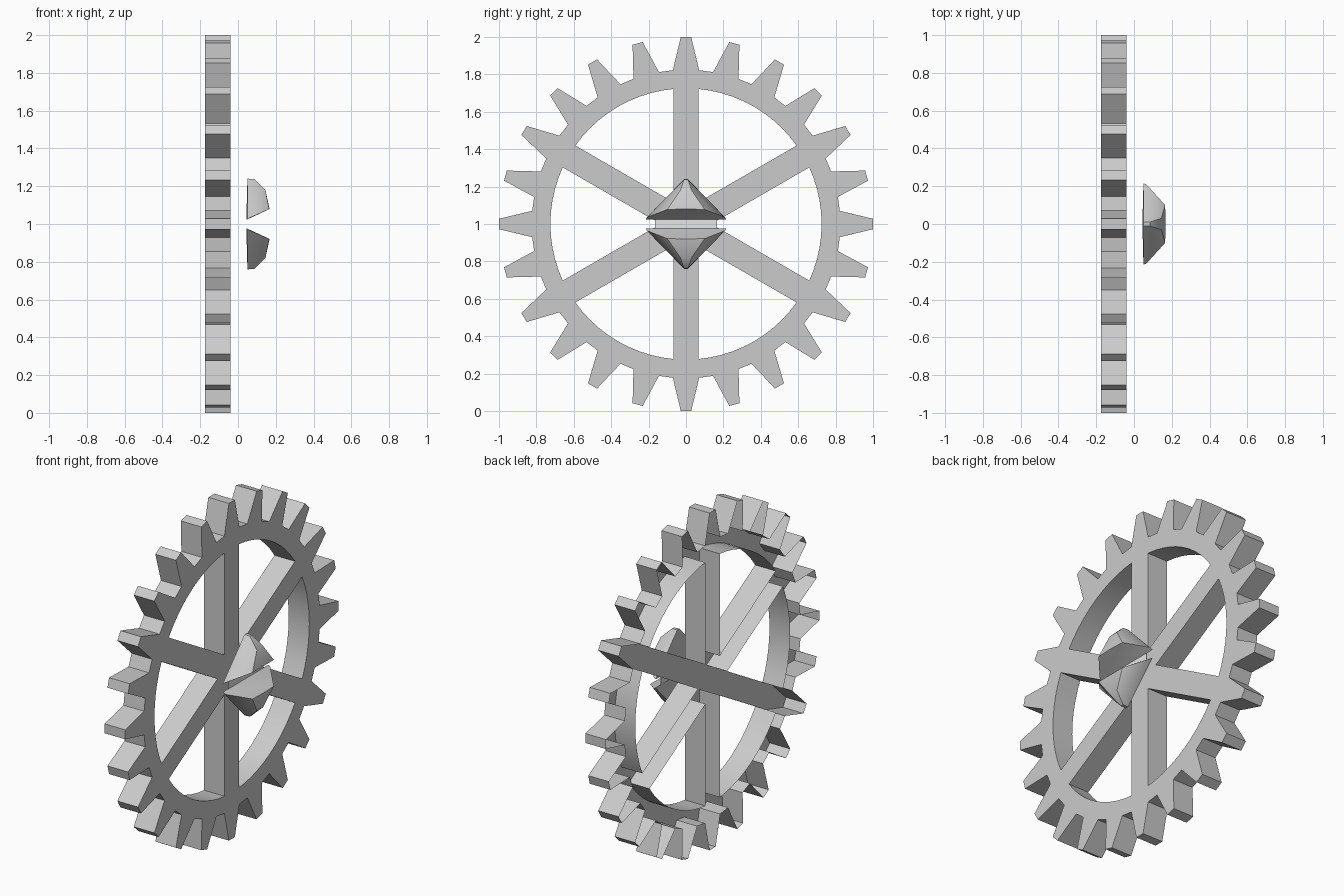
import bpy, bmesh
from math import sin, cos, asin, radians, pi
from mathutils import Vector

cube = bpy.data.objects.get("Cube")
if cube:
    bpy.data.objects.remove(cube, do_unlink=True)

FRONT_X, BACK_X = -0.04, -0.175
CENTRE_Z = 1.0
TEETH, SPOKES = 24, 6
TIP_R, ROOT_R, RIM_R = 1.0, 0.825, 0.725
SPOKE_HALF = 0.0675


def material(name, value):
    m = bpy.data.materials.new(name)
    m.use_nodes = True
    colour = (value, value, value, 1)
    m.diffuse_color = colour
    m.node_tree.nodes["Principled BSDF"].inputs["Base Color"].default_value = colour
    return m


def finish(name, bm, mat, angle):
    mesh = bpy.data.meshes.new(name)
    bm.to_mesh(mesh)
    bm.free()
    ob = bpy.data.objects.new(name, mesh)
    bpy.context.collection.objects.link(ob)
    mesh.materials.append(mat)
    bpy.ops.object.select_all(action="DESELECT")
    ob.select_set(True)
    bpy.context.view_layer.objects.active = ob
    bpy.ops.object.shade_smooth_by_angle(angle=radians(angle))
    return ob


def polar(r, a, x=FRONT_X):
    return Vector((x, r * sin(a), CENTRE_Z + r * cos(a)))


def loop_edges(bm, points):
    verts = [bm.verts.new(p) for p in points]
    return [bm.edges.new((a, b)) for a, b in zip(verts, verts[1:] + verts[:1])]


grey = material("plain grey", 0.6)
pale = material("pale grey", 0.8)

# Toothed wheel: outline and six openings filled on the front, walls behind, open back
bm = bmesh.new()
outline = []
for i in range(TEETH):
    a = 2 * pi * i / TEETH
    for r, offset in ((ROOT_R, -4.9), (TIP_R, -1.6), (TIP_R, 1.6), (ROOT_R, 4.9)):
        outline.append(polar(r, a + radians(offset)))
edges = loop_edges(bm, outline)

step = 2 * pi / SPOKES
margin = asin(SPOKE_HALF / RIM_R)
SEGMENTS = 10
for i in range(SPOKES):
    start = i * step
    opening = [polar(SPOKE_HALF / sin(step / 2), start + step / 2)]
    for k in range(SEGMENTS + 1):
        opening.append(polar(RIM_R, start + margin + (step - 2 * margin) * k / SEGMENTS))
    edges += loop_edges(bm, opening)

bmesh.ops.triangle_fill(bm, edges=edges, use_beauty=True, normal=(1, 0, 0))
rims = [e for e in bm.edges if e.is_boundary]
wall = bmesh.ops.extrude_edge_only(bm, edges=rims)
for v in [g for g in wall["geom"] if isinstance(g, bmesh.types.BMVert)]:
    v.co.x = BACK_X
bmesh.ops.recalc_face_normals(bm, faces=bm.faces[:])
front = next(f for f in bm.faces if abs(f.normal.x) > 0.9)
if front.normal.x < 0:
    bmesh.ops.reverse_faces(bm, faces=bm.faces[:])
finish("toothed_wheel", bm, grey, 25)


# Two mirrored faceted caps in front of the hub
def cap(name, side):
    half = [(0.05, 0.215, 0.025), (0.065, 0.21, 0.035), (0.165, 0.1, 0.078),
            (0.145, 0.03, 0.18), (0.05, 0.01, 0.24), (0.085, 0.01, 0.238),
            (0.044, 0.0, 0.025), (0.167, 0.0, 0.08)]
    bm = bmesh.new()
    for x, y, z in half:
        for sy in ((1, -1) if y else (1,)):
            bm.verts.new((x, y * sy, CENTRE_Z + side * z))
    bmesh.ops.convex_hull(bm, input=bm.verts[:])
    bmesh.ops.recalc_face_normals(bm, faces=bm.faces[:])
    finish(name, bm, grey, 40)


cap("upper_cap", 1)
cap("lower_cap", -1)

# Thin pale strip seen in the slot between the caps
bm = bmesh.new()
bmesh.ops.create_cube(bm, size=1)
for v in bm.verts:
    v.co = (0.05 + v.co.x * 0.002, v.co.y * 0.33, CENTRE_Z + v.co.z * 0.05)
finish("slot_strip", bm, pale, 30)
